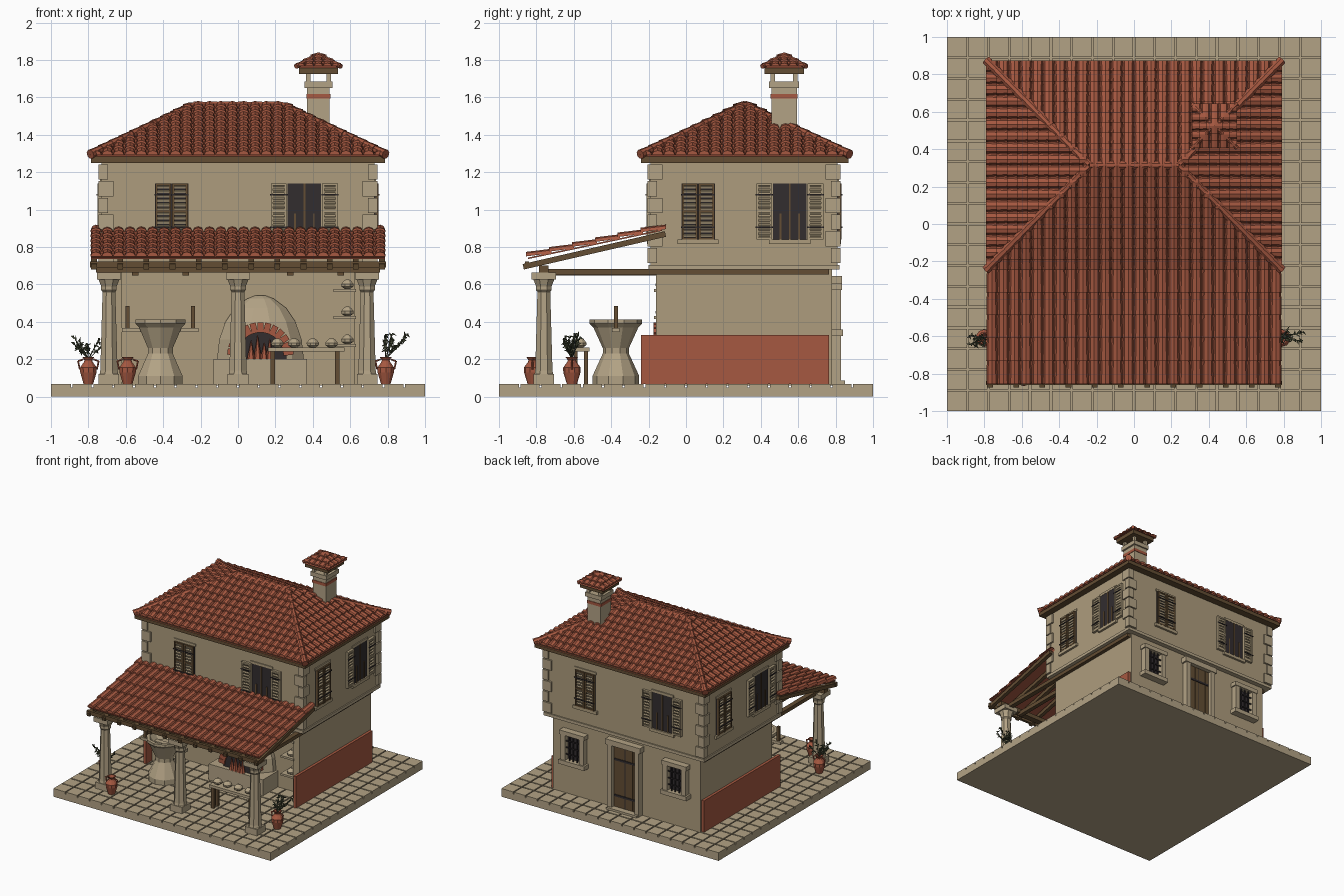
import bpy, bmesh, math, random
from mathutils import Matrix, Vector

if "Cube" in bpy.data.objects:
    bpy.data.objects.remove(bpy.data.objects["Cube"])

random.seed(4)
T, R = Matrix.Translation, Matrix.Rotation


def mat(name, c):
    m = bpy.data.materials.new(name)
    m.diffuse_color = (*c, 1)
    m.use_nodes = True
    m.node_tree.nodes["Principled BSDF"].inputs["Base Color"].default_value = m.diffuse_color
    return m


WALL = mat("plaster tan", (0.42, 0.335, 0.205))
STONE = mat("stone", (0.45, 0.365, 0.235))
TILE = mat("terracotta", (0.38, 0.098, 0.052))
WOOD = mat("brown wood", (0.125, 0.075, 0.033))
DARK = mat("dark iron", (0.032, 0.026, 0.028))
LEAF = mat("dark leaf", (0.065, 0.075, 0.04))


class Part:
    """Collects primitives and turns them into one object."""
    def __init__(self):
        self.bm = bmesh.new()

    def box(self, x0, x1, y0, y1, z0, z1, rx=0):
        m = T(((x0 + x1) / 2, (y0 + y1) / 2, (z0 + z1) / 2)) @ R(rx, 4, 'X')
        bmesh.ops.create_cube(self.bm, size=1, matrix=m @ Matrix.Diagonal((x1 - x0, y1 - y0, z1 - z0, 1)))
        return self

    def rod(self, p, q, r1, r2, n=8):
        p, q = Vector(p), Vector(q)
        m = T((p + q) / 2) @ (q - p).to_track_quat('Z', 'Y').to_matrix().to_4x4() @ R(math.pi / n, 4, 'Z')
        bmesh.ops.create_cone(self.bm, cap_ends=True, segments=n, radius1=r1, radius2=r2,
                              depth=(q - p).length, matrix=m)
        return self

    def lathe(self, x, y, prof, n=8):
        rings = [[self.bm.verts.new((x + r * math.cos((i + .5) * math.tau / n),
                                     y + r * math.sin((i + .5) * math.tau / n), z)) for i in range(n)]
                 for r, z in prof]
        for a, b in zip(rings, rings[1:]):
            for i in range(n):
                j = (i + 1) % n
                self.bm.faces.new((a[i], a[j], b[j], b[i]))
        self.bm.faces.new(rings[0][::-1])
        self.bm.faces.new(rings[-1])
        return self

    def done(self, name, material, m=Matrix()):
        self.bm.transform(m)
        me = bpy.data.meshes.new(name)
        self.bm.to_mesh(me)
        self.bm.free()
        me.materials.append(material)
        ob = bpy.data.objects.new(name, me)
        bpy.context.collection.objects.link(ob)
        return ob


def tiles(name, W, H, run, z0, z1, cols, rows, hgt, m=Matrix(), clip=True):
    """Rows of overlapping barrel tiles on a slope facing -y, trimmed at the hips."""
    p = Part()
    bm, w, L = p.bm, 2 * W / cols, run / rows
    slope = (z1 - z0) / run
    for c in range(cols):
        for r in range(rows):
            ends = []
            for d, lift, k in ((r * L, .012, .5), ((r + 1.1) * L, 0, .44)):
                ends.append([bm.verts.new((-W + (c + .5) * w - math.cos(a * math.pi / 4) * w * k, -H + d,
                                           z0 + slope * d + lift + hgt * math.sin(a * math.pi / 4)))
                             for a in range(5)])
            a, b = ends
            for i in range(4):
                bm.faces.new((a[i], a[i + 1], b[i + 1], b[i]))
            bm.faces.new(a[::-1])
    if clip:
        for s in (-1, 1):
            bmesh.ops.bisect_plane(bm, geom=bm.verts[:] + bm.edges[:] + bm.faces[:], clear_outer=True,
                                   plane_co=(s * W, -H, 0), plane_no=(s, 1, 0))
    p.done(name, TILE, m)


def hip_roof(name, cx, cy, W, H, z0, z1, cols, rows, hgt, cap, n):
    """Solid hipped body, four tiled slopes, capped hips and ridge."""
    run = min(W, H) * .985
    p = Part()
    lo = [p.bm.verts.new((sx * W, sy * H, z0)) for sx, sy in ((-1, -1), (1, -1), (1, 1), (-1, 1))]
    a, b = (p.bm.verts.new((s * (W - run), 0, z1)) for s in (-1, 1))
    for f in ((lo[0], lo[1], b, a), (lo[1], lo[2], b), (lo[2], lo[3], a, b), (lo[3], lo[0], a), lo[::-1]):
        p.bm.faces.new(f)
    p.done(name + "_body", TILE, T((cx, cy, 0)))
    for k in range(4):
        w, h = (W, H) if k % 2 == 0 else (H, W)
        tiles(f"{name}_tiles_{k}", w, h, run, z0, z1, max(3, round(cols * w / W)), rows, hgt,
              T((cx, cy, 0)) @ R(k * math.pi / 2, 4, 'Z'))
    p = Part()
    lines = [((sx * W, sy * H, z0 + cap * .6), (sx * (W - run), 0, z1), n) for sx in (-1, 1) for sy in (-1, 1)]
    lines.append(((run - W, 0, z1), (W - run + .001, 0, z1), max(1, n * 2 // 3)))
    for s, e, k in lines:
        s, e = Vector(s), Vector(e)
        for i in range(k):
            p.rod(s.lerp(e, i / k), s.lerp(e, min(1, (i + 1.1) / k)), cap, cap * .82)
    p.done(name + "_ridge_caps", TILE, T((cx, cy, 0)))


# paved base
Part().box(-1, 1, -1, 1, 0, .05).done("base_slab", STONE)
p, g = Part(), 2 / 18
for i in range(18):
    for j in range(18):
        p.box(-1 + i * g + .005 * (i > 0), -1 + (i + 1) * g - .005 * (i < 17),
              -1 + j * g + .005 * (j > 0), -1 + (j + 1) * g - .005 * (j < 17), .045, .068)
p.done("paving_stones", STONE)

# house walls: ground floor with open porch recess, overhanging upper floor
p = Part().box(-.68, .68, 0, .78, .06, .69)
for s in (-1, 1):
    p.box(min(s * .62, s * .68), max(s * .62, s * .68), -.16, .01, .06, .69)
p.done("ground_floor_walls", WALL)
Part().box(-.73, .73, -.19, .81, .70, 1.26).done("upper_floor_walls", WALL)
Part().box(-.74, .74, -.2, .82, .68, .705).done("floor_band", STONE)
p = Part()
for s in (-1, 1):
    p.box(s * .69 - .012, s * .69 + .012, -.24, .765, .068, .33)
p.done("side_plinths", TILE)

# corner quoins
p = Part()
for sx in (-1, 1):
    for sy in (-1, 1):
        for i in range(6):
            z, lx, ly = .715 + i * .089, (.08, .05)[i % 2], (.05, .08)[i % 2]
            x, y = sx * (.745 - lx / 2), .31 + sy * (.515 - ly / 2)
            p.box(x - lx / 2, x + lx / 2, y - ly / 2, y + ly / 2, z, z + .081)
p.done("corner_quoins", STONE)

# upper windows: on each side one shuttered, one open
for k, side in enumerate(("front", "right", "back", "left")):
    dist, off = ((.50, .355), (.73, .245))[k % 2]
    M = T((0, .31, 0)) @ R(k * math.pi / 2, 4, 'Z') @ T((0, -dist, 0))
    st, wo, ir = Part(), Part(), Part()
    for u, is_open in ((-off, False), (off, True)):
        st.box(u - .11, u + .11, -.018, 0, .815, .84).box(u - .1, u + .1, -.008, 0, 1.14, 1.16)
        ir.box(u - .09, u + .09, -.006, 0, .84, 1.14)
        for s in (-1, 1):
            c = u + s * (.137 if is_open else .045)
            frame = st if is_open else wo
            for e in (-1, 1):
                frame.box(c + e * .036 - .006, c + e * .036 + .006, -.022, 0, .84, 1.14)
            for z in (.84, .985, 1.128):
                frame.box(c - .036, c + .036, -.02, 0, z, z + .012)
            for i in range(12):
                z = .855 + i * .0235
                st.box(c - .032, c + .032, -.017, -.005, z, z + .013, .4)
            for z in (.905, 1.08):
                a, b = (c - .046, c + .046)
                ir.box(a, b, -.026, -.02, z - .004, z + .004)
        if is_open:
            for d in (-.05, 0, .05):
                wo.box(u + d - .005, u + d + .005, -.012, -.004, .84, 1.14 if d == 0 else .98)
    st.done(side + "_window_sills_and_slats", WALL, M)
    wo.done(side + "_shutter_frames", WOOD, M)
    ir.done(side + "_window_panes_and_straps", DARK, M)

# back door and barred ground-floor windows
M = T((0, .78, 0)) @ R(math.pi, 4, 'Z')
st, wo, ir = Part(), Part(), Part()
for s in (-1, 1):
    st.box(s * .125 - .02, s * .125 + .02, -.05, 0, .068, .60)
    c = s * .47
    for e in (-1, 1):
        st.box(c + e * .085 - .02, c + e * .085 + .02, -.05, 0, .35, .58)
    st.box(c - .12, c + .12, -.06, 0, .325, .36).box(c - .115, c + .115, -.055, 0, .57, .605)
    ir.box(c - .065, c + .065, -.006, 0, .36, .57)
    for d in (-.035, 0, .035):
        ir.box(c + d - .004, c + d + .004, -.035, -.027, .36, .57)
    for z in (.41, .465, .52):
        ir.box(c - .066, c + .066, -.037, -.029, z - .004, z + .004)
st.box(-.16, .16, -.055, 0, .60, .645).box(-.14, .14, -.07, 0, .06, .085)
for i in range(6):
    x = -.105 + i * .035
    wo.box(x + .001, x + .034, -.02, 0, .08, .60)
for z in (.18, .48):
    ir.box(-.1, .1, -.026, -.02, z - .008, z + .008)
ir.box(-.003, .003, -.023, 0, .08, .60)
st.done("back_stone_surrounds", STONE, M)
wo.done("back_door", WOOD, M)
ir.done("back_ironwork", DARK, M)

# main roof
Part().box(-.785, .785, -.24, .87, 1.25, 1.285).done("eaves_board", WOOD)
hip_roof("main_roof", 0, .315, .79, .56, 1.28, 1.555, 26, 10, .024, .026, 10)

# chimney
cx, cy = .43, .525
p = Part().box(cx - .06, cx + .06, cy - .068, cy + .068, 1.35, 1.65)
p.box(cx - .075, cx + .075, cy - .08, cy + .08, 1.65, 1.685)
for sx in (-1, 1):
    for sy in (-1, 1):
        x, y = cx + sx * .055, cy + sy * .06
        p.box(x - .012, x + .012, y - .012, y + .012, 1.68, 1.73)
p.done("chimney", STONE)
Part().box(cx - .064, cx + .064, cy - .072, cy + .072, 1.593, 1.617).done("chimney_band", TILE)
Part().box(cx - .105, cx + .105, cy - .105, cy + .105, 1.725, 1.757).done("chimney_cap_board", WOOD)
hip_roof("chimney_roof", cx, cy, .12, .118, 1.757, 1.825, 5, 3, .014, .014, 3)

# porch roof
ang = math.atan2(.155, .735)
tiles("porch_tiles", .79, .855, .735, .738, .893, 26, 6, .024, clip=False)
Part().box(-.785, .785, -.853, -.12, .811, .819, ang).done("porch_deck", TILE)
p = Part()
for i in range(12):
    x = -.77 + i * .14
    p.box(x - .015, x + .015, -.88, -.10, .767, .797, math.atan2(.175, .76))
p.box(-.79, .79, -.862, -.84, .69, .722).box(-.76, .76, -.785, -.735, .665, .70)
for x in (-.55, -.28, .28, .55):
    p.box(x - .017, x + .017, -.76, 0, .647, .68)
for x in (-.69, .69):
    p.box(x - .02, x + .02, -.74, .765, .652, .682)
p.done("porch_timbers", WOOD)

# porch columns
p = Part()
for x in (-.69, 0, .69):
    p.box(x - .055, x + .055, -.815, -.705, .06, .12)
    p.lathe(x, -.76, [(.056, .11), (.05, .14), (.037, .56), (.045, .57), (.045, .59), (.062, .63)])
    p.box(x - .065, x + .065, -.825, -.695, .625, .663)
p.done("porch_columns", STONE)

# oven: hearth, dome, brick arch, fire
Part().box(-.13, .37, -.2, .01, .06, .2).done("hearth", STONE)
a = [i * math.pi / 10 for i in range(5)]
Part().lathe(0, 0, [(.24 * math.cos(t), .34 * math.sin(t)) for t in a] + [(.03, .34)], 12).done(
    "oven_dome", STONE, T((.12, 0, .2)) @ Matrix.Diagonal((1, .62, 1, 1)))
Part().rod((.12, -.165, .21), (.12, -.02, .21), .14, .14, 24).done("oven_mouth", DARK)
p = Part()
for i in range(13):
    t = math.pi * (i + .5) / 13
    m = T((.12, -.1, .22)) @ R(-t, 4, 'Y') @ T((.15, 0, 0)) @ Matrix.Diagonal((.055, .15, .033, 1))
    bmesh.ops.create_cube(p.bm, size=1, matrix=m)
p.done("oven_brick_arch", TILE)
p = Part()
for x, h in ((.07, .1), (.105, .13), (.14, .09), (.17, .11)):
    p.rod((x, -.182, .2), (x, -.182, .2 + h), .022, .001, 6)
p.done("fire", TILE)

# shelves and table with crockery
bowl = [(.015, 0), (.034, .012), (.036, .026), (.022, .042), (.01, .05)]
sh, bo = Part(), Part()
for z in (.265, .415, .56):
    sh.box(.51, .63, -.17, 0, z, z + .016)
    bo.lathe(.585, -.13, [(r, z + .016 + h) for r, h in bowl])
    bo.lathe(.585, -.04, [(r, z + .016 + h) for r, h in bowl])
sh.box(.16, .57, -.61, -.515, .24, .262)
for x in (.21, .30, .40, .50):
    bo.lathe(x, -.565, [(r, .262 + h) for r, h in bowl])
sh.done("shelves_and_table_top", STONE)
bo.done("bowls", STONE)
p = Part()
for x in (.185, .53):
    for y in (-.59, -.535):
        p.box(x - .012, x + .012, y - .01, y + .01, .06, .24)
p.done("table_legs", WOOD)

# stone press with cross bar and handles
Part().lathe(-.415, -.375, [(.125, .06), (.125, .11), (.07, .23), (.07, .26), (.12, .37), (.14, .39),
                            (.14, .412), (.115, .412), (.08, .36)], 10).done("stone_press", STONE)
Part().box(-.62, -.21, -.395, -.355, .345, .368).done("press_bar", STONE)
p = Part()
for x in (-.59, -.24):
    p.box(x - .011, x + .011, -.386, -.364, .36, .485)
p.done("press_handles", WOOD)

# two-handled clay jars, two of them planted
jar = [(.026, .065), (.046, .13), (.047, .155), (.025, .185), (.022, .195), (.034, .212), (.026, .212), (.015, .19)]
p = Part()
for x, y in ((-.80, -.61), (-.59, -.82), (.79, -.61)):
    p.lathe(x, y, jar, 10)
    for s in (-1, 1):
        p.rod((x + s * .027, y, .2), (x + s * .055, y, .19), .005, .005, 5)
        p.rod((x + s * .055, y, .192), (x + s * .045, y, .145), .005, .005, 5)
p.done("clay_jars", TILE)
p = Part()
for x, dx in ((-.80, -.01), (.79, .06)):
    for i in range(9):
        base = Vector((x, -.61, .2))
        tip = Vector((x + dx + random.uniform(-.08, .09), -.61 + random.uniform(-.055, .055), random.uniform(.27, .34)))
        p.rod(base, tip, .003, .002, 4)
        for j in range(7):
            c = base.lerp(tip, .5 + j * .08)
            d = Vector([random.uniform(-1, 1) for _ in 'xyz']).normalized() * .026
            p.rod(c, c + d, .007, .001, 4)
p.done("jar_plants", LEAF)
